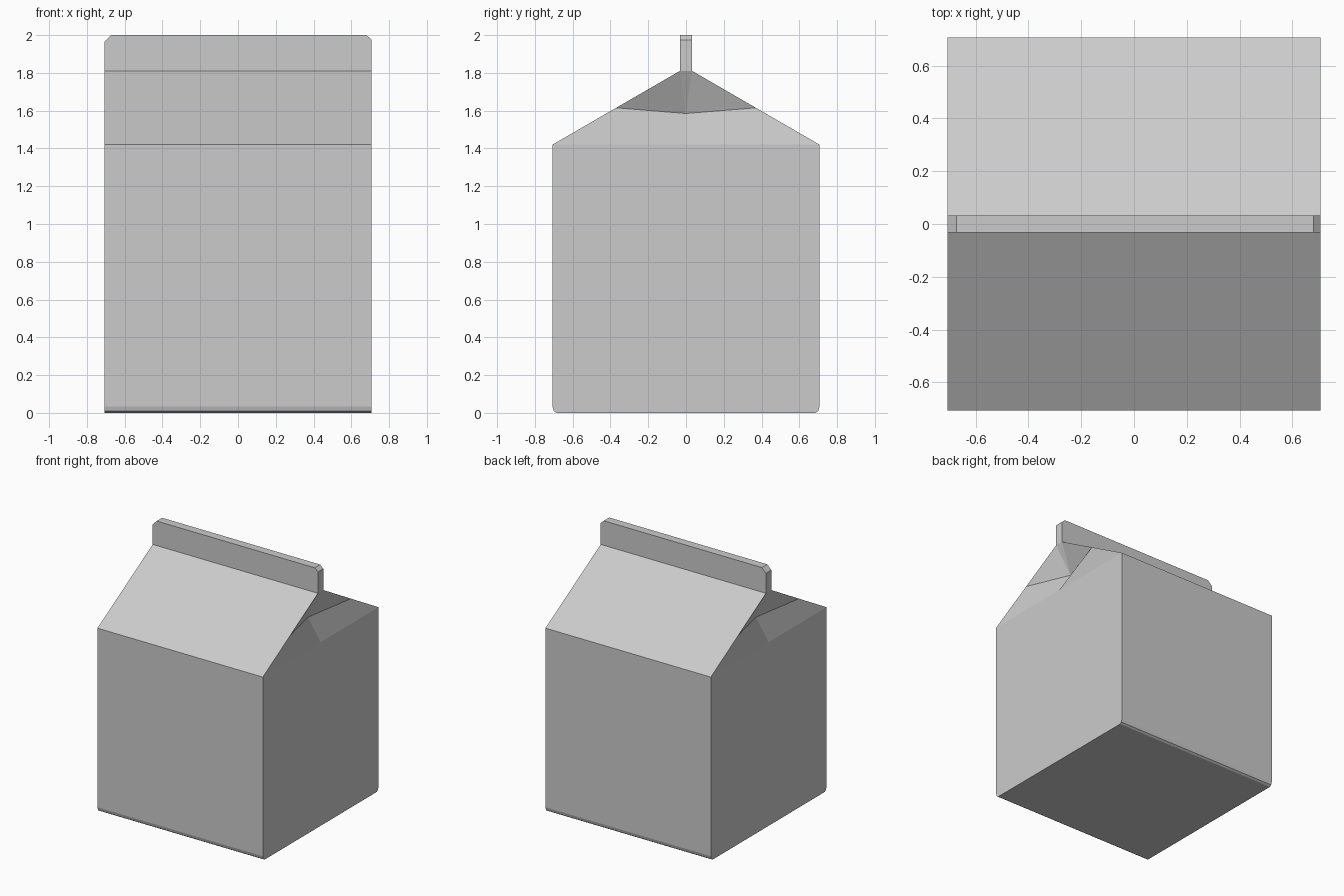
import bpy, bmesh

if "Cube" in bpy.data.objects:
    bpy.data.objects.remove(bpy.data.objects["Cube"])

W = 0.707          # half width and half depth
EAVE, RIDGE, TOP = 1.42, 1.81, 2.0
FIN = 0.033        # half thickness of the top seam


def finish(name, bm):
    bmesh.ops.remove_doubles(bm, verts=bm.verts, dist=1e-5)
    bmesh.ops.recalc_face_normals(bm, faces=bm.faces)
    mesh = bpy.data.meshes.new(name)
    bm.to_mesh(mesh)
    bm.free()
    obj = bpy.data.objects.new(name, mesh)
    bpy.context.collection.objects.link(obj)
    return obj


def face(bm, points):
    bm.faces.new([bm.verts.new(p) for p in points])


# Carton body: y/z profile swept along x, open only under the top seam
mid = ((W + FIN) / 2, (EAVE + RIDGE) / 2)
half = [(0.685, 0.0), (0.70, 0.01), (W, 0.035), (W, EAVE), mid, (FIN, RIDGE)]
profile = [(-y, z) for y, z in reversed(half)] + half
bm = bmesh.new()
for (y0, z0), (y1, z1) in zip(profile, profile[1:]):
    face(bm, [(-W, y0, z0), (W, y0, z0), (W, y1, z1), (-W, y1, z1)])

# Gable ends: flat wall below, panels folded inward above
for s in (-1, 1):
    x = s * W
    base, apex = (x, 0, EAVE), (s * 0.60, 0, 1.585)
    face(bm, [(x, y, z) for y, z in profile if z <= EAVE] + [base])
    for t in (-1, 1):
        fold = (x, t * mid[0], mid[1])
        face(bm, [base, (x, t * W, EAVE), fold, apex])
        face(bm, [apex, fold, (x, t * FIN, RIDGE)])
    face(bm, [apex, (x, -FIN, RIDGE), (x, FIN, RIDGE)])
finish("carton_body", bm)

# Top seam: upright strip with clipped upper corners
outline = [(-W, RIDGE), (-W, 1.965), (-0.672, TOP),
           (0.68, TOP), (W, 1.975), (W, RIDGE)]
bm = bmesh.new()
for y in (-FIN, FIN):
    face(bm, [(x, y, z) for x, z in outline])
for (x0, z0), (x1, z1) in zip(outline, outline[1:]):
    face(bm, [(x0, -FIN, z0), (x1, -FIN, z1), (x1, FIN, z1), (x0, FIN, z0)])
finish("top_seam", bm)
